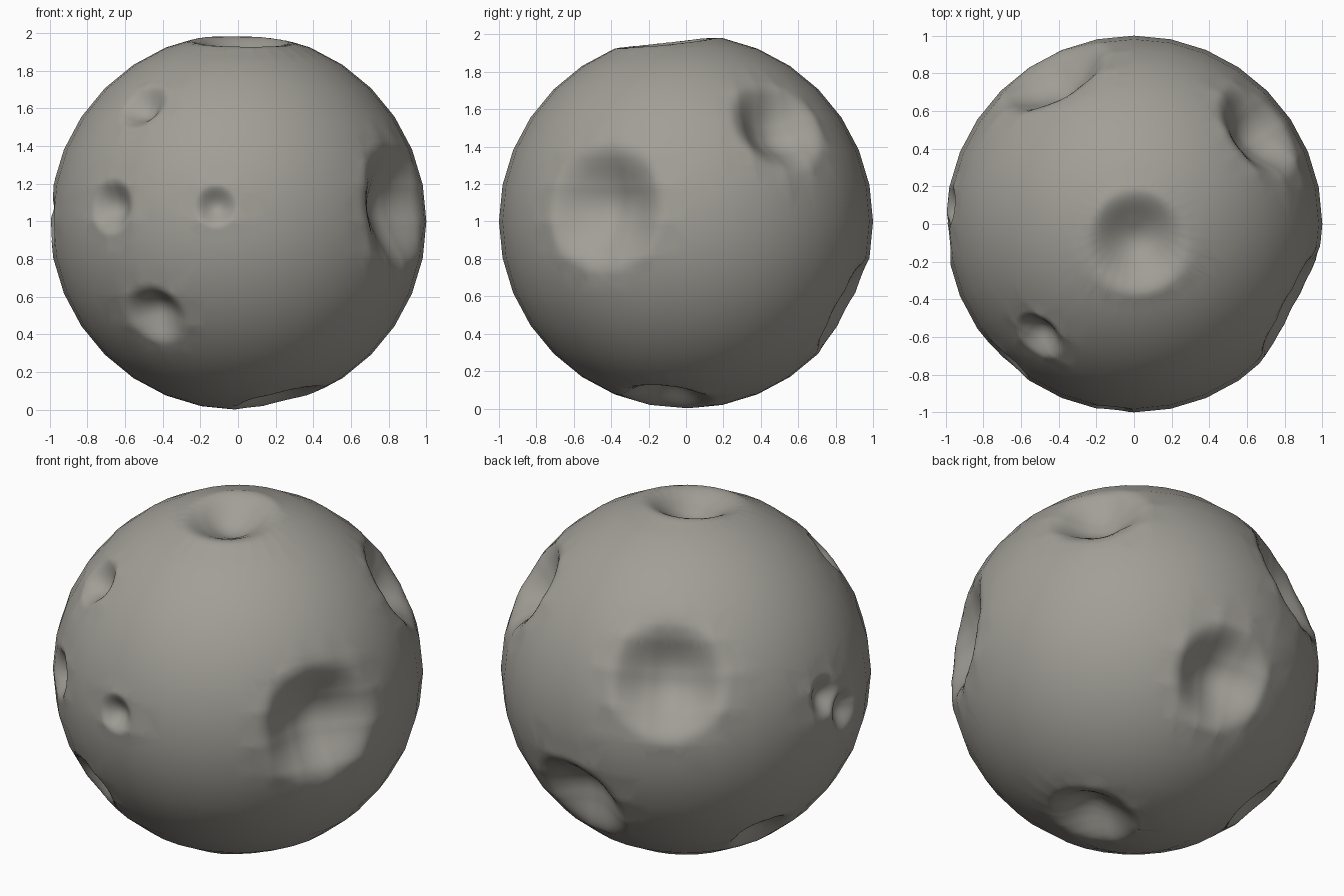
import bpy, bmesh
from mathutils import Vector

if "Cube" in bpy.data.objects:
    bpy.data.objects.remove(bpy.data.objects["Cube"])

# Craters: direction from the centre, radius
CRATERS = [
    ((0.02, -0.10, 1.00), 0.29),    # top
    ((0.87, -0.45, 0.08), 0.38),    # right, largest
    ((0.68, 0.50, 0.52), 0.30),     # upper back right
    ((-0.45, 0.82, 0.36), 0.36),    # upper back left
    ((0.10, 0.88, -0.47), 0.31),    # lower back
    ((0.22, -0.10, -0.97), 0.27),   # underside
    ((-0.66, 0.23, -0.72), 0.20),   # lower left
    ((-0.12, -0.99, 0.08), 0.12),   # small front
    ((-0.68, -0.73, 0.08), 0.16),   # small front left
    ((-0.44, -0.74, -0.50), 0.19),  # lower front left
    ((-0.51, -0.60, 0.62), 0.16),   # upper front left
    ((-0.98, 0.09, 0.14), 0.13),    # left pair
    ((-1.00, -0.08, 0.00), 0.14),
]
CRATERS = [(Vector(d).normalized(), r) for d, r in CRATERS]

# Low-poly globe
bm = bmesh.new()
bmesh.ops.create_uvsphere(bm, u_segments=32, v_segments=16, radius=1)

# Refine only the faces around craters
for level in range(4):
    edges = set()
    for f in bm.faces:
        c = f.calc_center_median()
        size = max((v.co - c).length for v in f.verts)
        if any((c - d).length < r + size * 0.7 and size > r * 0.09 for d, r in CRATERS):
            edges.update(f.edges)
    bmesh.ops.subdivide_edges(bm, edges=list(edges), cuts=1, use_grid_fill=True)
    bmesh.ops.triangulate(bm, faces=[f for f in bm.faces if len(f.verts) > 4])

# Press each crater inward with a smooth falloff
for v in bm.verts:
    start = v.co.copy()
    for d, r in CRATERS:
        t = (start - d).length / r
        if t < 1:
            v.co -= d * r * 0.5 * (1 - t * t) ** 2

for f in bm.faces:
    f.smooth = True
mesh = bpy.data.meshes.new("cratered_globe")
bm.to_mesh(mesh)
bm.free()

# Plain stone colour
stone = bpy.data.materials.new("grey stone")
stone.diffuse_color = (0.36, 0.345, 0.31, 1)
stone.use_nodes = True
stone.node_tree.nodes["Principled BSDF"].inputs["Base Color"].default_value = stone.diffuse_color
mesh.materials.append(stone)

globe = bpy.data.objects.new("cratered_globe", mesh)
globe.location.z = 1
bpy.context.collection.objects.link(globe)
